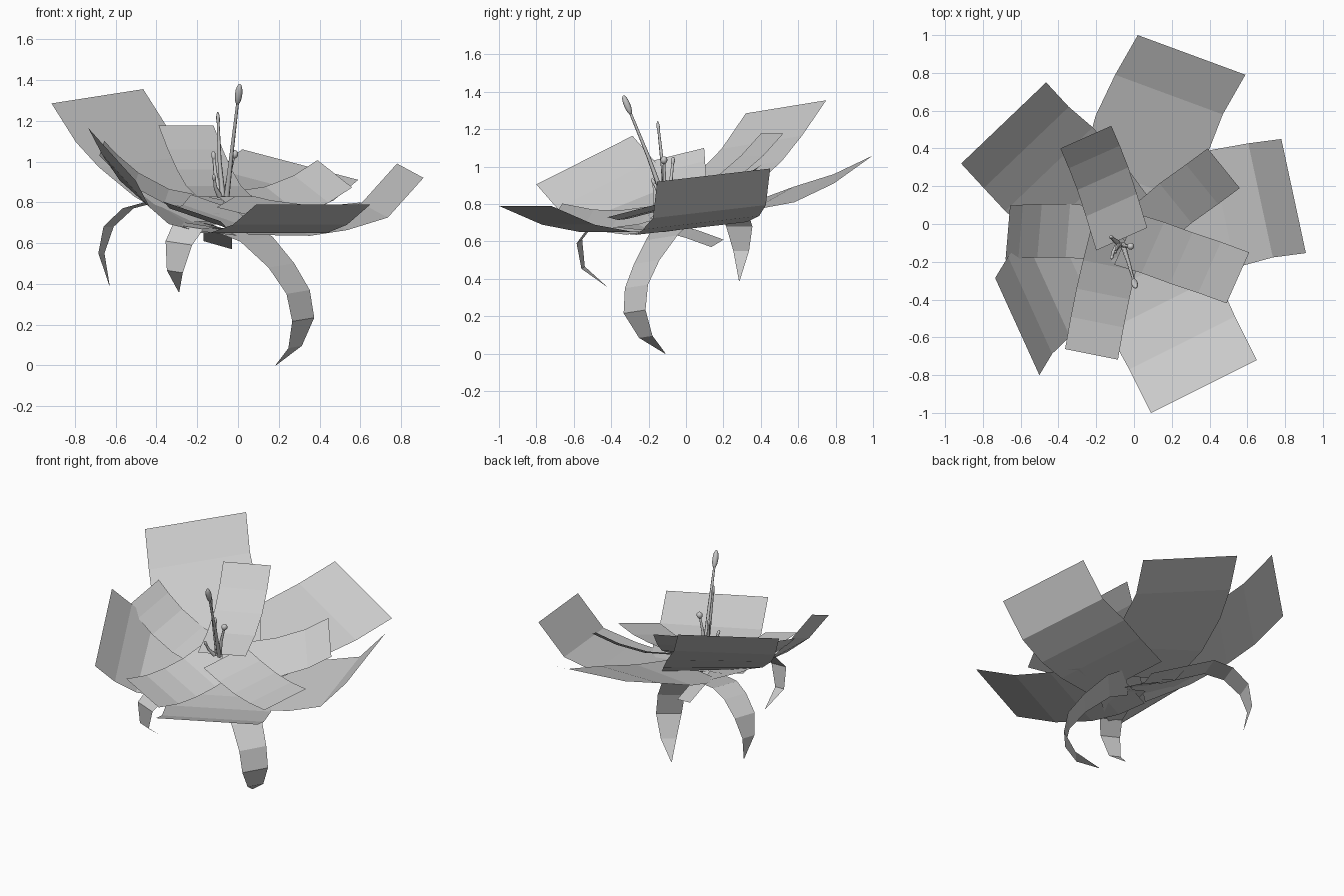
import bpy, bmesh, math
from mathutils import Vector

if "Cube" in bpy.data.objects:
    bpy.data.objects.remove(bpy.data.objects["Cube"])

grey = bpy.data.materials.new("petal_grey")
grey.diffuse_color = (0.6, 0.6, 0.6, 1)
grey.use_nodes = True
grey.node_tree.nodes["Principled BSDF"].inputs["Base Color"].default_value = grey.diffuse_color


def finish(name, bm):
    me = bpy.data.meshes.new(name)
    bm.to_mesh(me)
    bm.free()
    me.materials.append(grey)
    ob = bpy.data.objects.new(name, me)
    bpy.context.collection.objects.link(ob)
    return ob


def strip(name, half, widths, path, base_tilt=1.0):
    """Flat-faceted strip: centre path from base to tip, side direction levelled towards the base."""
    bm = bmesh.new()
    rows = []
    n = len(path) - 1
    for i, (p, w) in enumerate(zip(path, widths)):
        t = min(1, base_tilt + (1 - base_tilt) * i / (n - 1))
        h = Vector((half[0], half[1], half[2] * t)) * w
        c = Vector(p)
        rows.append((bm.verts.new(c - h), bm.verts.new(c + h)))
    for a, b in zip(rows, rows[1:]):
        bm.faces.new((a[0], a[1], b[1], b[0]))
    bm.normal_update()
    if sum(f.normal.z * f.calc_area() for f in bm.faces) < 0:
        bmesh.ops.reverse_faces(bm, faces=bm.faces[:])
    return finish(name, bm)


# large outer petals
OUT = (0.85, 0.98, 1.03, 1, 1)
strip("outer_petal_back", (.285, -.105, -.075), OUT,
      [(-.05, -.05, .70), (.01, .22, .755), (.09, .465, .83), (.185, .685, .885), (.305, .895, .985)], .4)
strip("outer_petal_back_left", (.225, .215, .035), OUT,
      [(-.1, -.06, .71), (-.29, .13, .85), (-.45, .29, 1.0), (-.57, .405, 1.13), (-.69, .535, 1.32)], .4)
strip("outer_petal_right", (.065, -.302, -.035), OUT,
      [(.0, -.06, .67), (.29, .03, .67), (.47, .08, .70), (.67, .125, .76), (.845, .148, .955)])
strip("outer_petal_front", (.28, .14, 0), OUT,
      [(-.03, -.1, .67), (.06, -.26, .65), (.15, -.42, .65), (.255, -.63, .69), (.37, -.86, .79)])
strip("outer_petal_front_left", (.117, -.257, -.13), OUT,
      [(-.1, -.1, .68), (-.31, -.24, .735), (-.46, -.33, .80), (-.55, -.43, .905), (-.618, -.543, 1.035)], .4)

# narrower inner petals
INN = (1, 1, 1, 1, 1)
strip("inner_petal_back", (.135, .06, 0), INN,
      [(-.065, -.08, .825), (-.12, .1, .88), (-.165, .24, .96), (-.21, .355, 1.06), (-.255, .46, 1.177)])
strip("inner_petal_right", (.085, -.105, -.067), INN,
      [(-.05, -.09, .79), (.09, .0, .79), (.22, .11, .81), (.36, .21, .865), (.475, .295, .94)])
strip("inner_petal_left", (-.012, -.142, -.035), INN,
      [(-.08, -.06, .775), (-.35, -.035, .83), (-.5, -.035, .91), (-.6, -.04, .995), (-.668, -.045, 1.065)])
strip("inner_petal_front_right", (.06, .135, .035), INN,
      [(-.045, -.08, .81), (.1, -.125, .775), (.25, -.18, .755), (.4, -.23, .75), (.55, -.285, .765)])
strip("inner_petal_front", (.14, -.028, -.048), INN,
      [(-.09, -.06, .79), (-.13, -.22, .74), (-.165, -.37, .72), (-.195, -.52, .722), (-.225, -.69, .755)])

# drooping sepals
strip("sepal_front_right", (.06, .065, .01), (1.5, 1.3, 1.05, .95, .9, .55, .03),
      [(-.02, -.09, .67), (.09, -.13, .62), (.213, -.21, .49), (.295, -.265, .36),
       (.32, -.275, .225), (.28, -.215, .09), (.185, -.11, 0)])
strip("sepal_left", (.025, .07, 0), (1.3, 1.2, 1.1, 1, .6, .03),
      [(-.12, -.03, .69), (-.43, .2, .80), (-.54, .25, .77), (-.635, .285, .68),
       (-.67, .295, .55), (-.63, .285, .39)])
strip("sepal_front_left", (.065, -.015, -.01), (1.3, 1.25, 1.15, 1, .6, .03),
      [(-.1, -.13, .665), (-.19, -.38, .69), (-.245, -.51, .68), (-.29, -.57, .60),
       (-.31, -.55, .46), (-.29, -.425, .36)])
strip("sepal_back", (.07, -.033, -.02), (1, 1, 1),
      [(-.1, -.12, .68), (-.1, .03, .64), (-.1, .168, .59)])


def stamen(name, base, mid, tip, anther_r, anther_len):
    """Thin tapered filament with a rounded anther at its end."""
    cu = bpy.data.curves.new(name + "_filament", 'CURVE')
    cu.dimensions = '3D'
    cu.bevel_depth = .011
    cu.bevel_resolution = 1
    cu.use_fill_caps = True
    sp = cu.splines.new('POLY')
    sp.points.add(2)
    for pt, co, r in zip(sp.points, (base, mid, tip), (1.3, .9, .6)):
        pt.co = (*co, 1)
        pt.radius = r
    cu.materials.append(grey)
    bpy.context.collection.objects.link(bpy.data.objects.new(name + "_filament", cu))
    bm = bmesh.new()
    bmesh.ops.create_uvsphere(bm, u_segments=10, v_segments=8, radius=1)
    for f in bm.faces:
        f.smooth = True
    ob = finish(name + "_anther", bm)
    d = (Vector(tip) - Vector(mid)).normalized()
    ob.rotation_euler = d.to_track_quat('Z', 'Y').to_euler()
    ob.scale = (anther_r, anther_r, anther_len)
    ob.location = tip


# pistil and stamens
stamen("pistil", (-.055, -.12, .83), (-.03, -.2, 1.05), (.003, -.315, 1.33), .018, .056)
stamen("stamen_tall", (-.075, -.11, .83), (-.09, -.125, 1.0), (-.098, -.148, 1.21), .009, .034)
stamen("stamen_ball", (-.06, -.11, .83), (-.045, -.115, .93), (-.018, -.118, 1.035), .019, .021)
stamen("stamen_left", (-.085, -.1, .83), (-.11, -.08, .93), (-.12, -.07, 1.03), .011, .022)
stamen("stamen_small", (-.09, -.12, .83), (-.11, -.15, .87), (-.118, -.175, .92), .010, .018)
